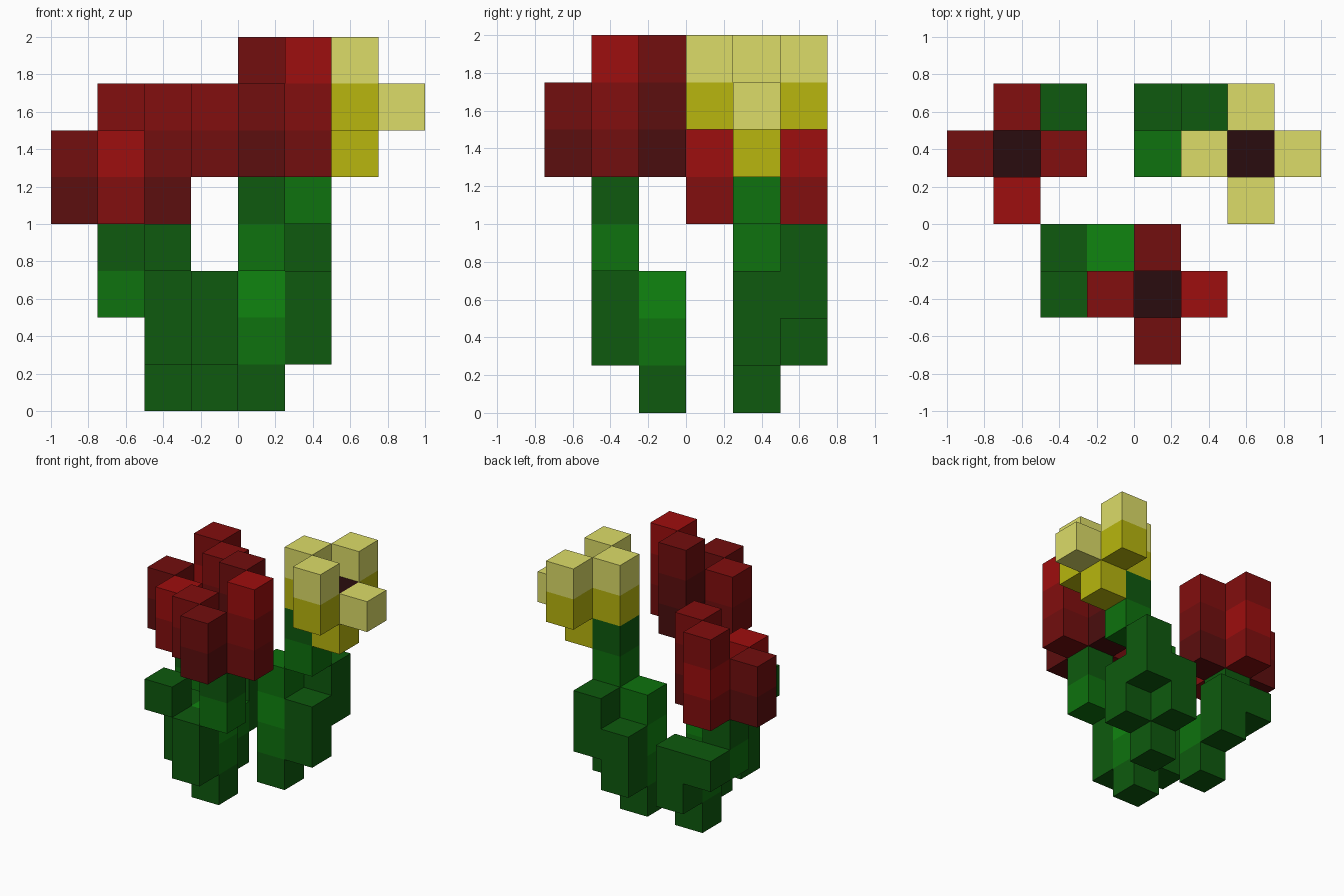
import bpy, bmesh

if "Cube" in bpy.data.objects:
    bpy.data.objects.remove(bpy.data.objects["Cube"])

S = 0.25  # block size


def srgb(c):
    c /= 255
    return c / 12.92 if c <= 0.04045 else ((c + 0.055) / 1.055) ** 2.4


def material(name, *rgb):
    m = bpy.data.materials.new(name)
    m.diffuse_color = (*[srgb(c) for c in rgb], 1)
    m.use_nodes = True
    m.node_tree.nodes["Principled BSDF"].inputs["Base Color"].default_value = m.diffuse_color
    return m


# palette, one letter per shade
M = {
    'd': material("dark_green", 14, 90, 14),
    'g': material("mid_green", 14, 114, 14),
    'l': material("light_green", 16, 133, 16),
    'a': material("deep_red", 74, 13, 14),
    'b': material("dark_red", 92, 14, 14),
    'c': material("mid_red", 114, 14, 14),
    'e': material("red", 130, 14, 14),
    'f': material("bright_red", 158, 14, 14),
    'y': material("yellow", 184, 182, 14),
    'p': material("pale_yellow", 220, 220, 104),
    'n': material("seed_brown", 42, 12, 14),
}


def column(name, i, j, k, shades):
    """Square column on the block grid, one shade per level from the bottom up."""
    x, y, z = i * S - 1, j * S - 0.75, k * S
    slots = sorted(set(shades))
    mesh = bpy.data.meshes.new(name)
    for s in slots:
        mesh.materials.append(M[s])
    bm = bmesh.new()
    rings = [[bm.verts.new((x + u * S, y + v * S, z + n * S))
              for u, v in ((0, 0), (1, 0), (1, 1), (0, 1))]
             for n in range(len(shades) + 1)]
    for n, s in enumerate(shades):
        lo, hi = rings[n], rings[n + 1]
        for q in range(4):
            r = (q + 1) % 4
            bm.faces.new((lo[q], lo[r], hi[r], hi[q])).material_index = slots.index(s)
    bm.faces.new(rings[0][::-1]).material_index = slots.index(shades[0])
    bm.faces.new(rings[-1]).material_index = slots.index(shades[-1])
    bm.to_mesh(mesh)
    bm.free()
    bpy.context.collection.objects.link(bpy.data.objects.new(name, mesh))


def flower(name, i, j, k, centre, centre_k, left, right, front, back):
    """Seed centre with four petals around it."""
    column(name + "_centre", i, j, centre_k, centre)
    for side, dx, dy, shades in (("left", -1, 0, left), ("right", 1, 0, right),
                                 ("front", 0, -1, front), ("back", 0, 1, back)):
        column(f"{name}_{side}_petal", i + dx, j + dy, k, shades)


# flower heads
flower("left_red_flower", 1, 4, 4, "n", 4, "bc", "bce", "ef", "efe")
flower("front_red_flower", 4, 1, 5, "n", 5, "ce", "cef", "bc", "abc")
flower("yellow_flower", 6, 4, 6, "yn", 5, "yp", "p", "yp", "yp")

# stems, each stepping sideways once
column("left_lower_stem", 2, 4, 0, "dg")
column("left_upper_stem", 1, 4, 2, "gd")
column("front_lower_stem", 3, 2, 0, "dgl")
column("front_upper_stem", 4, 1, 3, "gd")
column("yellow_lower_stem", 4, 4, 0, "dglg")
column("yellow_upper_stem", 5, 4, 4, "gd")

# leaves
column("left_leaf", 2, 5, 1, "dd")
column("left_leaf_tip", 1, 5, 2, "d")
column("front_leaf", 3, 1, 1, "dd")
column("front_side_leaf", 2, 2, 1, "dd")
column("front_leaf_tip", 2, 1, 3, "d")
column("yellow_leaf", 5, 4, 1, "dd")
column("yellow_back_leaf", 4, 5, 1, "dd")
column("yellow_leaf_tip", 5, 5, 2, "dd")
